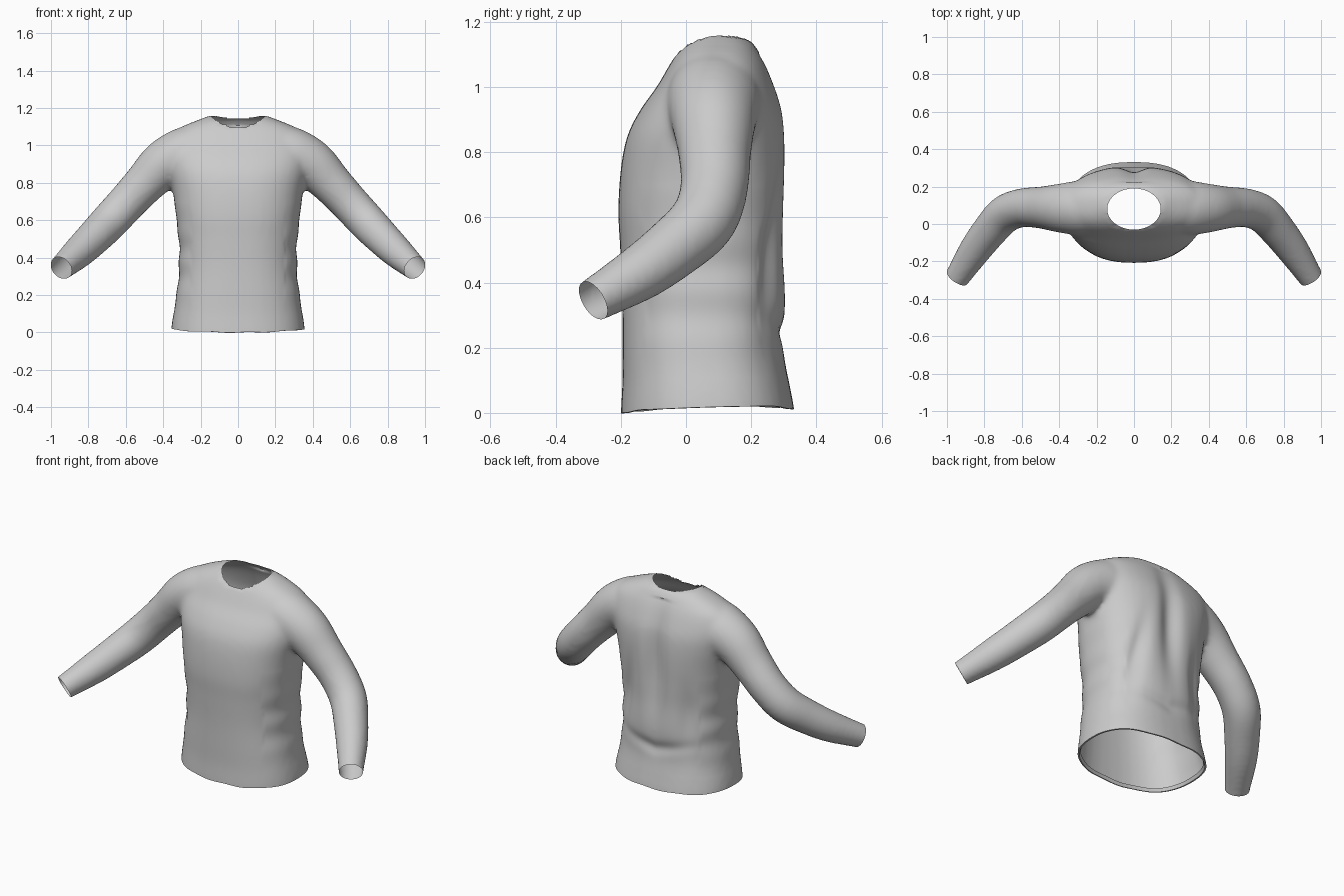
import bpy, bmesh, math
from mathutils import Vector

if "Cube" in bpy.data.objects:
    bpy.data.objects.remove(bpy.data.objects["Cube"])

N = 40


def spline(rows, steps=5):
    # Catmull-Rom through rows of numbers
    out = []
    for i in range(len(rows) - 1):
        a, b = rows[max(i - 1, 0)], rows[i]
        c, d = rows[i + 1], rows[min(i + 2, len(rows) - 1)]
        for s in range(steps):
            t = s / steps
            out.append([0.5 * (2*q + (r - p)*t + (2*p - 5*q + 4*r - w)*t*t + (3*q - p - 3*r + w)*t**3)
                        for p, q, r, w in zip(a, b, c, d)])
    out.append(list(rows[-1]))
    return out


def loft(bm, rings):
    # closed tube through rings of points
    vs = [[bm.verts.new(p) for p in ring] for ring in rings]
    for a, b in zip(vs, vs[1:]):
        for i in range(N):
            j = (i + 1) % N
            bm.faces.new((a[i], a[j], b[j], b[i]))
    bm.faces.new(vs[0][::-1])
    bm.faces.new(vs[-1])


def bump(v, mid, width):
    return math.exp(-((v - mid) / width) ** 2)


bm = bmesh.new()

# torso: height, half width, front y, back y
torso = [(-0.06, 0.357, -0.2, 0.335), (0.0, 0.357, -0.2, 0.332), (0.1, 0.345, -0.195, 0.315),
         (0.2, 0.33, -0.195, 0.3), (0.35, 0.315, -0.196, 0.308), (0.5, 0.318, -0.202, 0.303),
         (0.62, 0.332, -0.208, 0.306), (0.75, 0.348, -0.2, 0.31), (0.85, 0.37, -0.18, 0.308),
         (0.93, 0.385, -0.14, 0.298), (1.0, 0.385, -0.09, 0.275), (1.06, 0.36, -0.055, 0.25),
         (1.1, 0.3, -0.03, 0.228), (1.135, 0.215, 0.0, 0.205), (1.16, 0.15, 0.04, 0.17)]
rings = []
for z, w, f, b in spline(torso):
    ring = []
    for i in range(N):
        a = 2 * math.pi * i / N
        c, s = math.cos(a), math.sin(a)
        e = 2 / 2.4
        ring.append((w * math.copysign(abs(c)**e, c),
                     (f + b)/2 + (b - f)/2 * math.copysign(abs(s)**e, s), z))
    rings.append(ring)
loft(bm, rings)

# sleeves: x, y, z, radius
sleeve = [(0.2, 0.085, 0.98, 0.14), (0.3, 0.085, 0.945, 0.145), (0.4, 0.085, 0.895, 0.13),
          (0.5, 0.088, 0.795, 0.112), (0.6, 0.086, 0.688, 0.104), (0.69, 0.052, 0.59, 0.102),
          (0.77, -0.035, 0.508, 0.095), (0.85, -0.14, 0.43, 0.086),
          (0.945, -0.285, 0.345, 0.067), (0.99, -0.355, 0.305, 0.061)]
path = spline(sleeve)
for side in (1, -1):
    rings = []
    for k, p in enumerate(path):
        d = Vector(path[min(k + 1, len(path) - 1)][:3]) - Vector(path[max(k - 1, 0)][:3])
        q = d.to_track_quat('Z', 'Y')
        ring = []
        for i in range(N):
            a = 2 * math.pi * i / N
            v = Vector(p[:3]) + q @ Vector((math.cos(a), math.sin(a), 0)) * p[3]
            ring.append((v.x * side, v.y, v.z))
        rings.append(ring)
    loft(bm, rings)
bmesh.ops.recalc_face_normals(bm, faces=bm.faces)

me = bpy.data.meshes.new("shirt")
bm.to_mesh(me)
bm.free()
shirt = bpy.data.objects.new("shirt", me)
bpy.context.collection.objects.link(shirt)
bpy.context.view_layer.objects.active = shirt
shirt.select_set(True)

# fuse sleeves and torso into one cloth surface
mod = shirt.modifiers.new("fuse", 'REMESH')
mod.mode = 'VOXEL'
mod.voxel_size = 0.014
bpy.ops.object.modifier_apply(modifier=mod.name)
mod = shirt.modifiers.new("soften", 'SMOOTH')
mod.factor = 0.5
mod.iterations = 10
bpy.ops.object.modifier_apply(modifier=mod.name)

bm = bmesh.new()
bm.from_mesh(me)


def cut(co, no, keep):
    # slice off an end cap
    faces = [f for f in bm.faces if keep(f.calc_center_median())]
    geom = set(faces)
    for f in faces:
        geom.update(f.verts)
        geom.update(f.edges)
    bmesh.ops.bisect_plane(bm, geom=list(geom), dist=1e-5, plane_co=co, plane_no=no, clear_outer=True)


# hem and cuff openings
cut((0, 0, 0), (0, 0, -1), lambda c: c.z < 0.15)
for side in (1, -1):
    cut((0.945 * side, -0.285, 0.345), (0.5 * side, -0.74, -0.44), lambda c: c.x * side > 0.8)

# neck opening: remove the oval and pull its rim to a clean curve
cx, rx, ry = 0.08, 0.143, 0.11
oval = lambda v: math.hypot(v.co.x / rx, (v.co.y - cx) / ry)
bmesh.ops.delete(bm, geom=[v for v in bm.verts if v.co.z > 1.0 and oval(v) < 1], context='VERTS')
for v in bm.verts:
    if v.is_boundary and v.co.z > 1.0:
        k = oval(v)
        v.co.x /= k
        v.co.y = cx + (v.co.y - cx) / k

# drape: spine hollow, back folds, side folds and wavy hem
for v in bm.verts:
    x, y, z = v.co
    if abs(x) < 0.42 and z < 1.1:
        if y > 0.1:
            m = min(1, (y - 0.1) / 0.12)
            v.co.y -= m * (0.035 * bump(x, 0, 0.06) * bump(z, 0.75, 0.28)
                           + 0.022 * bump(x, 0.2 - 0.15 * (z - 0.5), 0.04) * bump(z, 0.5, 0.2)
                           + 0.018 * bump(x, -0.19, 0.045) * bump(z, 0.45, 0.18)
                           + 0.014 * bump(z, 0.24 + 0.2 * abs(x), 0.035) * bump(x, 0, 0.2))
        if z < 0.7 and abs(x) > 0.25:
            v.co.x += math.copysign(0.004, x) * math.sin(z * 38) * bump(z, 0.4, 0.2)
        if z < 0.12:
            t = 1 - z / 0.12
            v.co.z += t * (0.014 * (x / 0.35)**2 + 0.012 * max(0, y + 0.1) / 0.4
                           + 0.002 * math.sin(x * 30))

# turned-in hem
rim = [e for e in bm.edges if e.is_boundary and e.verts[0].co.z < 0.1]
for scale, lift in ((0.975, -0.001), (0.95, 0.018)):
    base = {}
    ext = bmesh.ops.extrude_edge_only(bm, edges=rim)["geom"]
    f = scale if scale > 0.96 else 0.95 / 0.975
    for v in [g for g in ext if isinstance(g, bmesh.types.BMVert)]:
        v.co.x *= f
        v.co.y = 0.06 + (v.co.y - 0.06) * f
        v.co.z += lift
    rim = [g for g in ext if isinstance(g, bmesh.types.BMEdge) and g.is_boundary]
bmesh.ops.recalc_face_normals(bm, faces=bm.faces)
bm.to_mesh(me)
bm.free()
bpy.ops.object.shade_smooth_by_angle(angle=math.radians(50))
